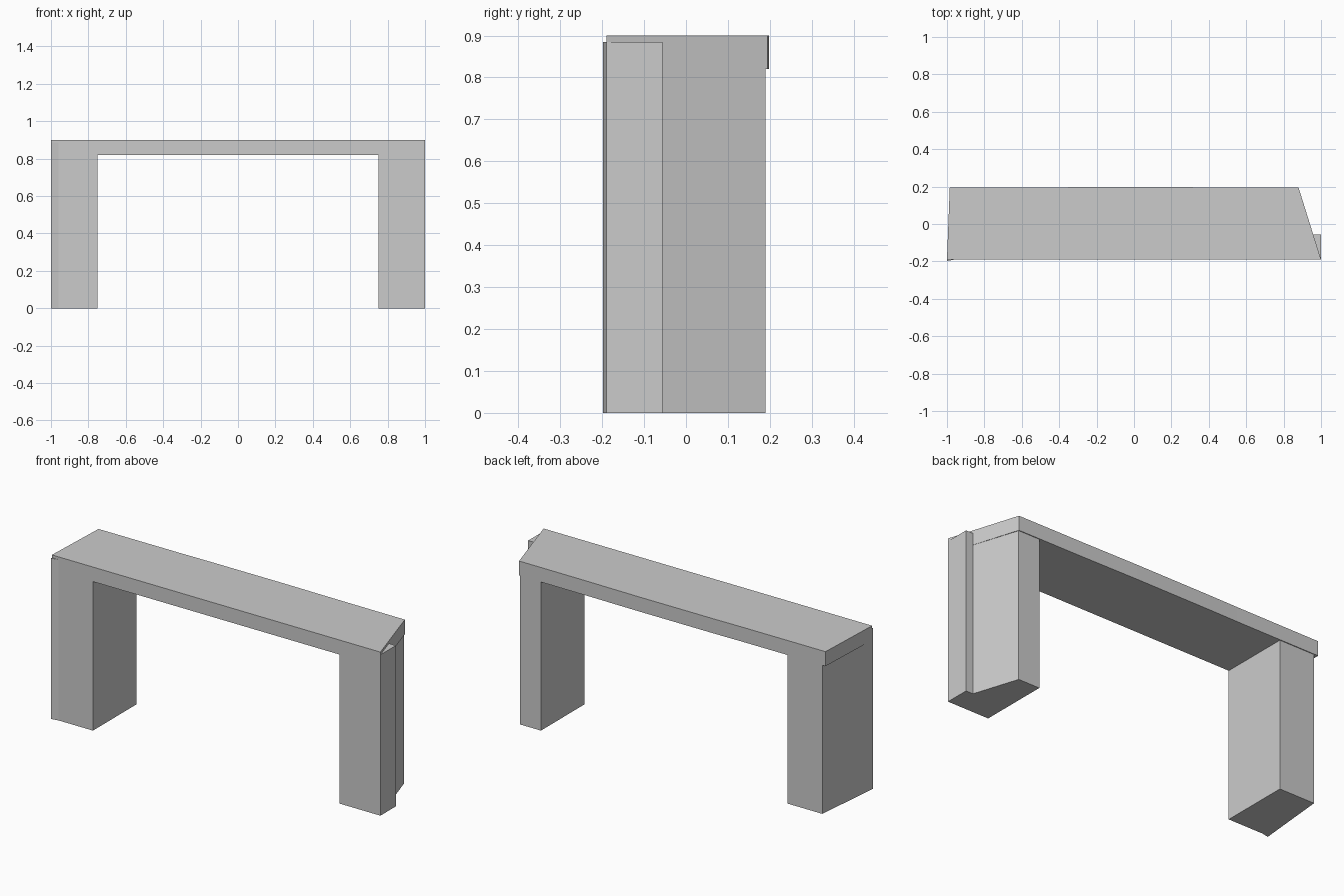
import bpy, bmesh

if "Cube" in bpy.data.objects:
    bpy.data.objects.remove(bpy.data.objects["Cube"])


def prism(name, outline, z0, z1):
    """Extrude a plan outline (counter-clockwise) from z0 up to z1."""
    bm = bmesh.new()
    face = bm.faces.new([bm.verts.new((x, y, z0)) for x, y in outline])
    ext = bmesh.ops.extrude_face_region(bm, geom=[face], use_keep_orig=True)
    top = [g for g in ext["geom"] if isinstance(g, bmesh.types.BMVert)]
    bmesh.ops.translate(bm, verts=top, vec=(0, 0, z1 - z0))
    bmesh.ops.recalc_face_normals(bm, faces=bm.faces)
    mesh = bpy.data.meshes.new(name)
    bm.to_mesh(mesh)
    bm.free()
    obj = bpy.data.objects.new(name, mesh)
    bpy.context.collection.objects.link(obj)
    return obj


# Top slab: slanted right end, slightly bowed back edge
prism("bench_top", [(-1, -0.19), (1, -0.19), (0.88, 0.194), (0.48, 0.195),
                    (0.15, 0.198), (-0.31, 0.197), (-0.48, 0.195),
                    (-0.985, 0.194)], 0.82, 0.90)

# Left leg: outer face tapers inward, front corner flares out
prism("left_leg", [(-1, -0.198), (-0.96, -0.19), (-0.75, -0.19),
                   (-0.75, 0.19), (-0.963, 0.19)], 0, 0.885)

# Right leg: stepped and slanted outer side
prism("right_leg", [(0.75, -0.19), (1, -0.19), (1, -0.056),
                    (0.957, -0.056), (0.878, 0.19), (0.75, 0.19)], 0, 0.885)
